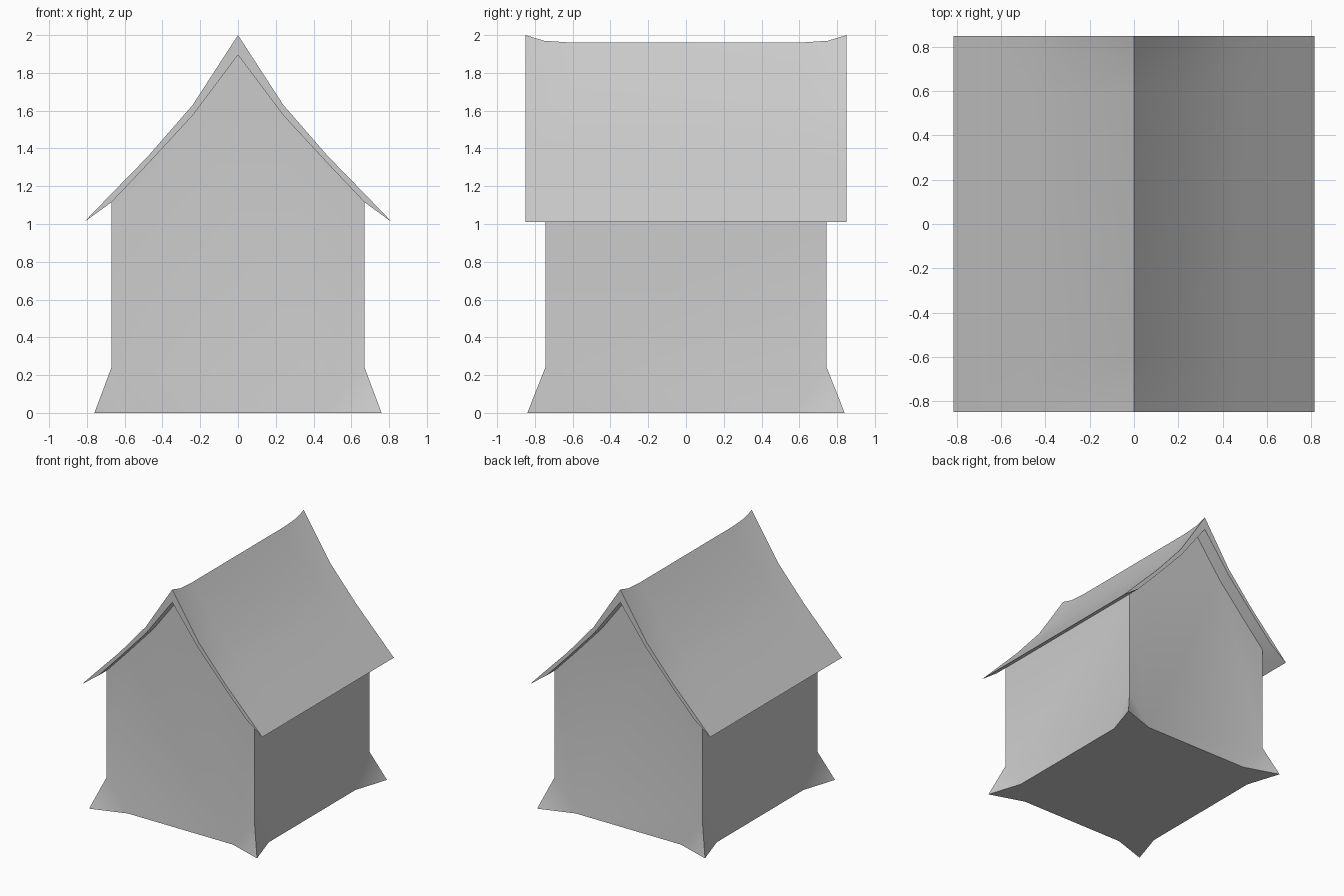
import bpy, bmesh, math

if "Cube" in bpy.data.objects:
    bpy.data.objects.remove(bpy.data.objects["Cube"])

WX, WY = 0.67, 0.745                      # wall half width / half depth
RY = 0.85                                 # roof half depth
TOP = [(0, 2.0), (0.24, 1.63), (0.475, 1.36), (0.67, 1.16), (0.815, 1.01)]
UNDER = [(0, 1.895), (0.24, 1.575), (0.475, 1.32), (0.67, 1.115), (0.815, 1.01)]
ROWS = [(-0.85, 0), (-0.75, 0.03), (-0.6, 0.04), (0.6, 0.04), (0.75, 0.03), (0.85, 0)]
SAG = [1, 0.4, 0, 0, 0]                   # how much each roof column dips


def both(profile):
    """Mirror a half profile across x = 0."""
    return [(-x, z) for x, z in profile[:0:-1]] + profile


def build(name, faces):
    bm = bmesh.new()
    for pts in faces:
        unique = list(dict.fromkeys(pts))
        if len(unique) > 2:
            bm.faces.new([bm.verts.new(p) for p in unique])
    bmesh.ops.remove_doubles(bm, verts=bm.verts, dist=0.0005)
    bmesh.ops.recalc_face_normals(bm, faces=bm.faces)
    mesh = bpy.data.meshes.new(name)
    bm.to_mesh(mesh)
    bm.free()
    ob = bpy.data.objects.new(name, mesh)
    bpy.context.collection.objects.link(ob)
    bpy.ops.object.select_all(action='DESELECT')
    ob.select_set(True)
    bpy.context.view_layer.objects.active = ob
    bpy.ops.object.shade_smooth_by_angle(angle=math.radians(30))
    return ob


# Walls with gables, corner flares and floor
walls = []
FX, FY, FZ = 0.76, 0.84, 0.24             # flared foot and where it starts
IX, IY = 0.475, 0.56                      # where the flare fades into the wall
for s in (-1, 1):
    y, x = s * WY, s * WX
    gable = [(px, y, pz) for px, pz in both(UNDER[:4])]
    walls.append(gable + [(WX, y, FZ), (IX, y, 0), (-IX, y, 0), (-WX, y, FZ)])
    walls.append([(x, -WY, UNDER[3][1]), (x, WY, UNDER[3][1]), (x, WY, FZ),
                  (x, IY, 0), (x, -IY, 0), (x, -WY, FZ)])
    for t in (-1, 1):
        top, foot = (x, t * WY, FZ), (s * FX, t * FY, 0)
        walls.append([top, foot, (s * IX, t * WY, 0)])
        walls.append([top, foot, (x, t * IY, 0)])
walls.append([(-FX, -FY, 0), (-IX, -WY, 0), (IX, -WY, 0), (FX, -FY, 0),
              (WX, -IY, 0), (WX, IY, 0), (FX, FY, 0), (IX, WY, 0),
              (-IX, WY, 0), (-FX, FY, 0), (-WX, IY, 0), (-WX, -IY, 0)])
build("house_walls", walls)

# Roof: curved top with dipped ridge, gable rims and overhanging underside
roof = []
top, under = both(TOP), both(UNDER)
sag = SAG[:0:-1] + SAG
for i in range(len(top) - 1):
    (xa, za), (xb, zb) = top[i], top[i + 1]
    (ua, va), (ub, vb) = under[i], under[i + 1]
    for (y0, d0), (y1, d1) in zip(ROWS, ROWS[1:]):
        roof.append([(xa, y0, za - d0 * sag[i]), (xb, y0, zb - d0 * sag[i + 1]),
                     (xb, y1, zb - d1 * sag[i + 1]), (xa, y1, za - d1 * sag[i])])
    for s in (-1, 1):
        roof.append([(xa, s * RY, za), (xb, s * RY, zb), (ub, s * RY, vb), (ua, s * RY, va)])
        roof.append([(ua, s * RY, va), (ub, s * RY, vb), (ub, s * WY, vb), (ua, s * WY, va)])
    if i in (0, len(top) - 2):            # eave strip outside the side walls
        # split like the roof top so its edge welds cleanly
        ys = [-WY] + [y for y, d in ROWS[2:4]] + [WY]
        for y0, y1 in zip(ys, ys[1:]):
            roof.append([(ua, y0, va), (ub, y0, vb), (ub, y1, vb), (ua, y1, va)])
build("roof", roof)
